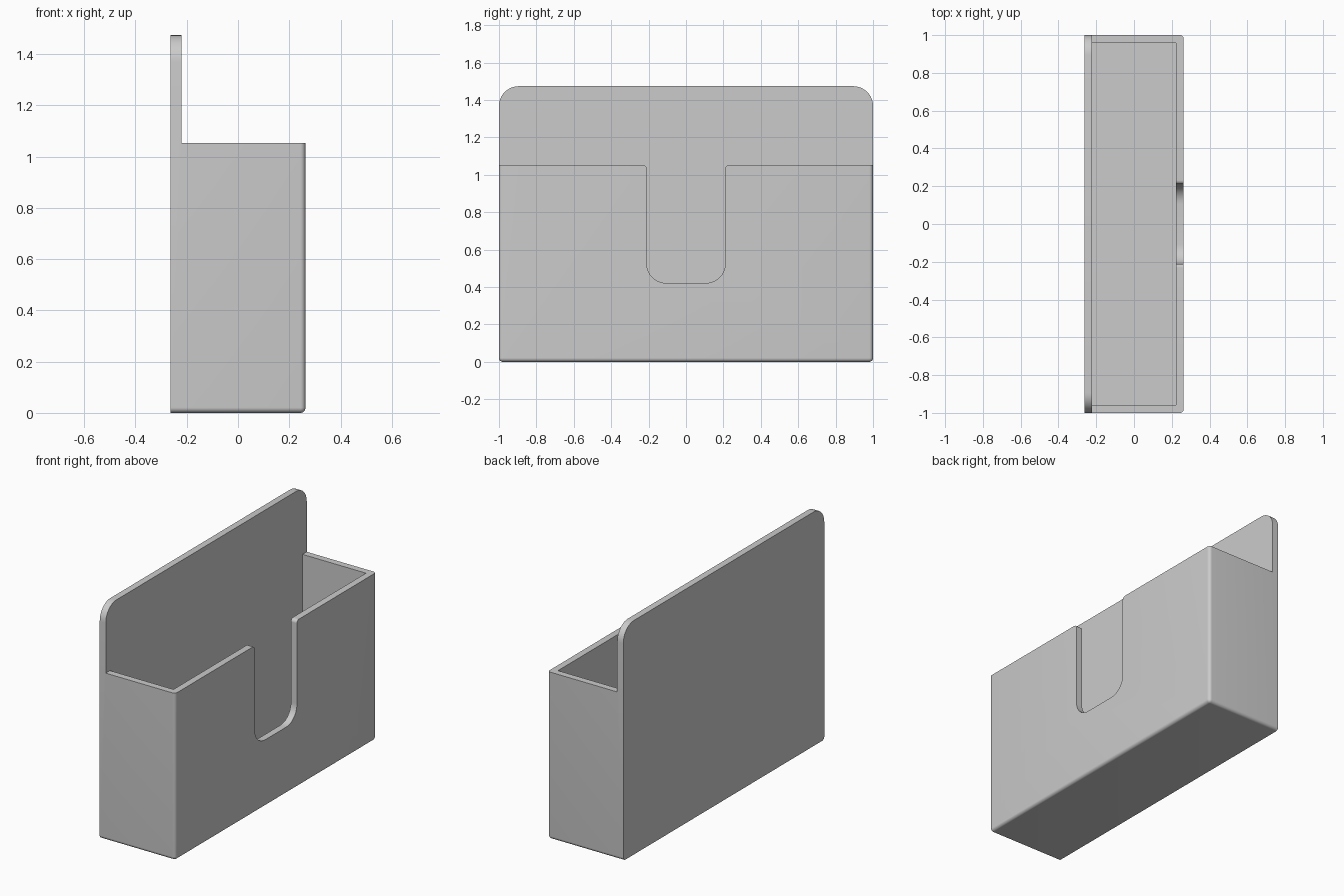
import bpy, bmesh
from math import radians
from mathutils import Vector

cube = bpy.data.objects.get("Cube")
if cube:
    bpy.data.objects.remove(cube, do_unlink=True)

U = 2 / 95                               # one design unit
WALL, DEPTH, HALF = 2 * U, 25 * U, 1.0
BIN_TOP, PLATE_TOP = 50 * U, 70 * U
BACK, FRONT = -DEPTH / 2, DEPTH / 2

grey = bpy.data.materials.new("light_grey")
grey.use_nodes = True
colour = (0.6, 0.6, 0.6, 1)
grey.diffuse_color = colour
grey.node_tree.nodes["Principled BSDF"].inputs["Base Color"].default_value = colour


def rounded(corners, steps=10):
    """Outline of (y, z, radius) right-angle corners, with each one rounded."""
    points = []
    for i, (y, z, r) in enumerate(corners):
        p = Vector((y, z))
        if r == 0:
            points.append(p)
            continue
        a = (Vector(corners[i - 1][:2]) - p).normalized() * r
        b = (Vector(corners[(i + 1) % len(corners)][:2]) - p).normalized() * r
        centre = p + a + b
        for k in range(steps + 1):
            t = k / steps
            spoke = (-b).normalized().slerp((-a).normalized(), t) * r
            points.append(centre + spoke)
    return points


def prism(name, outline, x0, x1, edge=0):
    """Extrude a y-z outline along x, optionally rounding its front rim."""
    bm = bmesh.new()
    face = bm.faces.new([bm.verts.new((x0, y, z)) for y, z in outline])
    out = bmesh.ops.extrude_face_region(bm, geom=[face])
    for v in out["geom"]:
        if isinstance(v, bmesh.types.BMVert):
            v.co.x = x1
    # Extruding keeps the first face as the back cap
    bmesh.ops.recalc_face_normals(bm, faces=bm.faces)
    if edge:
        rim = [e for e in bm.edges if all(abs(v.co.x - x1) < 1e-5 for v in e.verts)]
        bmesh.ops.bevel(bm, geom=rim, offset=edge, segments=6, profile=0.5,
                        affect="EDGES", clamp_overlap=False)
    mesh = bpy.data.meshes.new(name)
    bm.to_mesh(mesh)
    bm.free()
    mesh.materials.append(grey)
    obj = bpy.data.objects.new(name, mesh)
    bpy.context.collection.objects.link(obj)
    return obj


# Solid holder with rounded plate corners, bottom edges and front rim
holder = prism("wall_holder", rounded([
    (-HALF, 0, U), (HALF, 0, U),
    (HALF, PLATE_TOP, 5 * U), (-HALF, PLATE_TOP, 5 * U)]), BACK, FRONT, 0.95 * U)

# Space above the bin together with the front notch
notch = 10 * U
opening = prism("opening_cutter", rounded([
    (-1.2, 1.7, 0), (-1.2, BIN_TOP, 0), (-notch, BIN_TOP, U), (-notch, 20 * U, 5 * U),
    (notch, 20 * U, 5 * U), (notch, BIN_TOP, U), (1.2, BIN_TOP, 0), (1.2, 1.7, 0)]),
    BACK + WALL, 0.5)

# Hollow inside of the bin
inner = HALF - WALL
cavity = prism("cavity_cutter", rounded([
    (-inner, WALL, 0), (inner, WALL, 0), (inner, 1.3, 0), (-inner, 1.3, 0)]),
    BACK + WALL, FRONT - WALL)

for cutter in (cavity, opening):
    cut = holder.modifiers.new(cutter.name, "BOOLEAN")
    cut.operation, cut.solver, cut.object = "DIFFERENCE", "EXACT", cutter
    cutter.hide_render = True

# Apply the cuts, drop the cutters and smooth the rounded edges
bpy.context.view_layer.objects.active = holder
holder.select_set(True)
for cutter in (cavity, opening):
    bpy.ops.object.modifier_apply(modifier=cutter.name)
    bpy.data.objects.remove(cutter, do_unlink=True)
bpy.ops.object.shade_smooth_by_angle(angle=radians(30))
